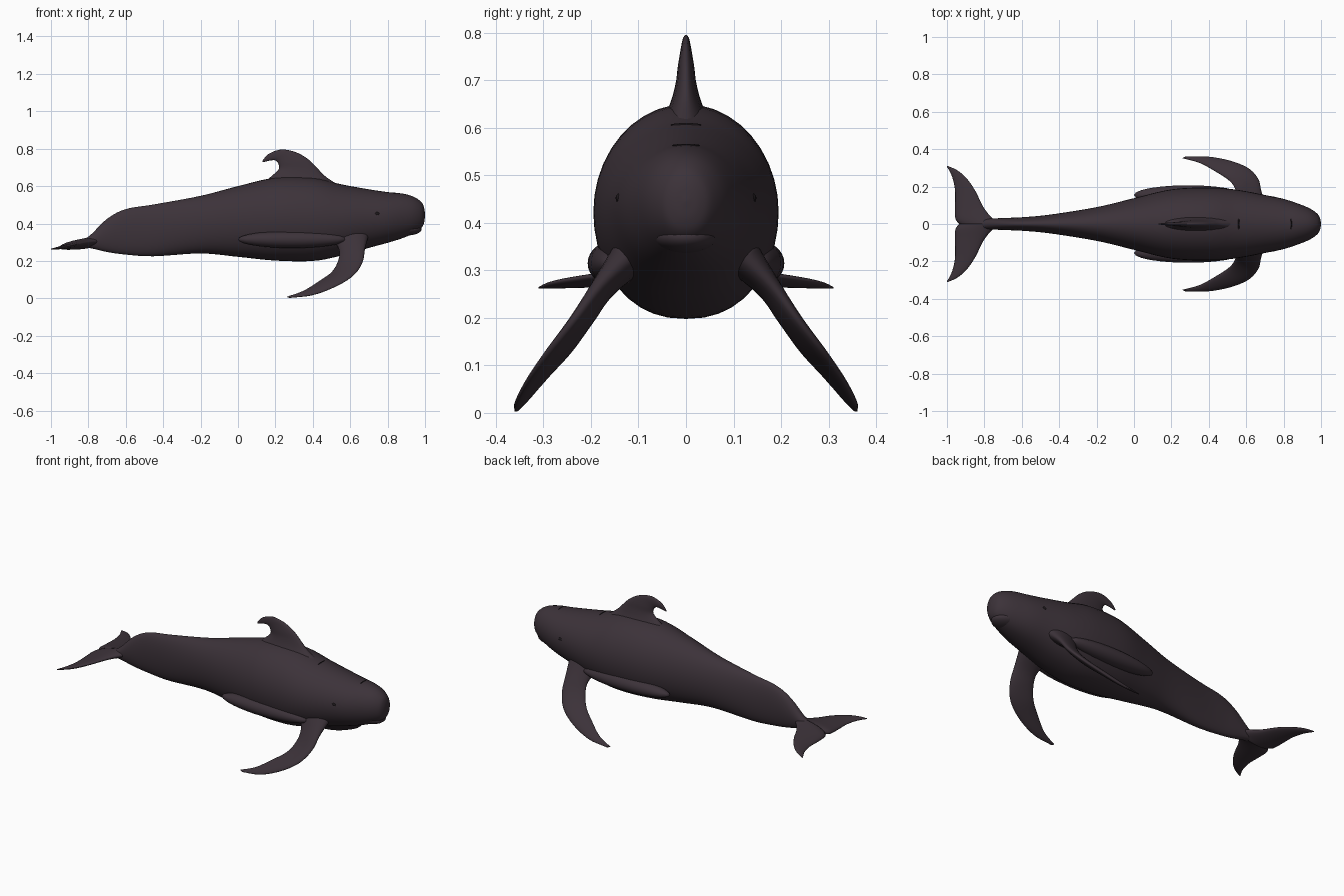
import bpy, bmesh, math
from mathutils import Vector

cube = bpy.data.objects.get("Cube")
if cube:
    bpy.data.objects.remove(cube, do_unlink=True)


def material(name, rgb):
    m = bpy.data.materials.new(name)
    m.use_nodes = True
    m.diffuse_color = (*rgb, 1)
    bsdf = m.node_tree.nodes["Principled BSDF"]
    bsdf.inputs["Base Color"].default_value = (*rgb, 1)
    bsdf.inputs["Roughness"].default_value = 0.6
    return m


SKIN = material("charcoal skin", (0.045, 0.032, 0.041))
DARK = material("dark crease", (0.012, 0.009, 0.011))


def smooth_rows(rows, steps):
    """Catmull-Rom resampling of equal-length tuples."""
    rows = [Vector(r) for r in rows]
    pts = [rows[0] * 2 - rows[1]] + rows + [rows[-1] * 2 - rows[-2]]
    out = []
    for a, b, c, d in zip(pts, pts[1:], pts[2:], pts[3:]):
        for i in range(steps):
            t = i / steps
            out.append(0.5 * (2 * b + (c - a) * t + (2 * a - 5 * b + 4 * c - d) * t * t
                              + (3 * b - a - 3 * c + d) * t ** 3))
    return out + [rows[-1]]


def loft(name, rings, mat=SKIN):
    """Skin a list of closed rings and cap both ends."""
    bm = bmesh.new()
    loops = [[bm.verts.new(p) for p in ring] for ring in rings]
    n = len(loops[0])
    for a, b in zip(loops, loops[1:]):
        for i in range(n):
            j = (i + 1) % n
            bm.faces.new((a[i], a[j], b[j], b[i]))
    bm.faces.new(loops[0])
    bm.faces.new(loops[-1])
    bmesh.ops.recalc_face_normals(bm, faces=bm.faces)
    return finish(name, bm, mat)


def finish(name, bm, mat):
    mesh = bpy.data.meshes.new(name)
    bm.to_mesh(mesh)
    bm.free()
    mesh.materials.append(mat)
    mesh.shade_smooth()
    ob = bpy.data.objects.new(name, mesh)
    bpy.context.collection.objects.link(ob)
    return ob


def mirror_y(ob):
    mod = ob.modifiers.new("mirror", 'MIRROR')
    mod.use_axis = (False, True, False)
    mod.use_mirror_merge = False


def blade(name, leads, trails, thick, normal, sides=20):
    """Fin with an elliptical section between leading and trailing edges."""
    normal = Vector(normal).normalized()
    half = smooth_rows([(t, 0) for t in thick], 5)
    rings = []
    for a, b, h in zip(smooth_rows(leads, 5), smooth_rows(trails, 5), half):
        mid, chord = (a + b) / 2, (a - b) / 2
        angles = [math.tau * i / sides for i in range(sides)]
        rings.append([mid + chord * math.cos(t) + normal * (h[0] * math.sin(t)) for t in angles])
    return loft(name, rings)


def ellipsoid(name, centre, size, mat=SKIN):
    bm = bmesh.new()
    bmesh.ops.create_uvsphere(bm, u_segments=24, v_segments=14, radius=1)
    bmesh.ops.scale(bm, vec=size, verts=bm.verts)
    bmesh.ops.translate(bm, vec=centre, verts=bm.verts)
    return finish(name, bm, mat)


# Body: x, underside, back, half width
stations = [
    (-0.88, .272, .295, .012), (-0.80, .27, .33, .026), (-0.70, .248, .425, .032),
    (-0.60, .234, .477, .036), (-0.45, .225, .502, .05), (-0.20, .24, .548, .09),
    (0.0, .222, .60, .138), (0.2, .202, .645, .185), (0.4, .2, .645, .195),
    (0.55, .228, .61, .183), (0.7, .27, .583, .155), (0.8, .297, .568, .134),
    (0.88, .322, .56, .108), (0.94, .348, .543, .083), (0.98, .375, .515, .055),
    (0.995, .405, .485, .03), (1.0, .444, .448, .002)]
rings = []
for x, low, high, w in smooth_rows(stations, 5):
    ring = []
    for i in range(40):
        t = math.tau * i / 40
        c, s = math.cos(t), math.sin(t)
        # slightly fuller belly than back
        y = w * math.copysign(abs(c) ** (0.88 if s < 0 else 1), c)
        ring.append((x, y, (low + high) / 2 + s * (high - low) / 2))
    rings.append(ring)
loft("body", rings)

# Swept-back dorsal fin with a flared base
blade("dorsal_fin",
      [(.56, 0, .59), (.47, 0, .65), (.425, 0, .695), (.38, 0, .74), (.315, 0, .779),
       (.235, 0, .796), (.165, 0, .773), (.13, 0, .735)],
      [(.1, 0, .59), (.175, 0, .65), (.217, 0, .69), (.215, 0, .722), (.2, 0, .737),
       (.18, 0, .738), (.155, 0, .733), (.133, 0, .728)],
      [.06, .034, .022, .017, .012, .009, .006, .002], (0, 1, 0))

# Pectoral flippers
mirror_y(blade("flippers",
      [(.70, .11, .34), (.68, .18, .27), (.665, .24, .19), (.615, .295, .12),
       (.52, .335, .062), (.4, .358, .018), (.28, .36, .003)],
      [(.50, .11, .33), (.54, .165, .26), (.535, .2, .2), (.5, .24, .14),
       (.43, .285, .09), (.35, .328, .04), (.26, .352, .008)],
      [.045, .025, .019, .017, .014, .01, .003], (0, .83, .55)))

# Tail flukes
mirror_y(blade("tail_flukes",
      [(-.70, 0, .312), (-.755, .03, .306), (-.805, .09, .298), (-.85, .18, .29),
       (-.90, .25, .28), (-.95, .29, .272), (-.998, .311, .264)],
      [(-.935, 0, .275), (-.955, .03, .272), (-.957, .09, .27), (-.957, .18, .269),
       (-.97, .245, .267), (-.985, .28, .265), (-1.0, .306, .263)],
      [.028, .024, .018, .012, .009, .006, .002], (-.12, 0, 1)))

# Low side folds, eyes and lower lip
mirror_y(ellipsoid("side_folds", (.29, .155, .315), (.29, .052, .046)))
mirror_y(ellipsoid("eyes", (.742, .14, .452), (.014, .008, .01), DARK))
ellipsoid("lower_lip", (.9, 0, .37), (.082, .066, .034))

# Creases across the top of the head
ellipsoid("blowhole_crease", (.56, 0, .606), (.004, .032, .004), DARK)
ellipsoid("brow_crease", (.84, 0, .563), (.004, .03, .003), DARK)
